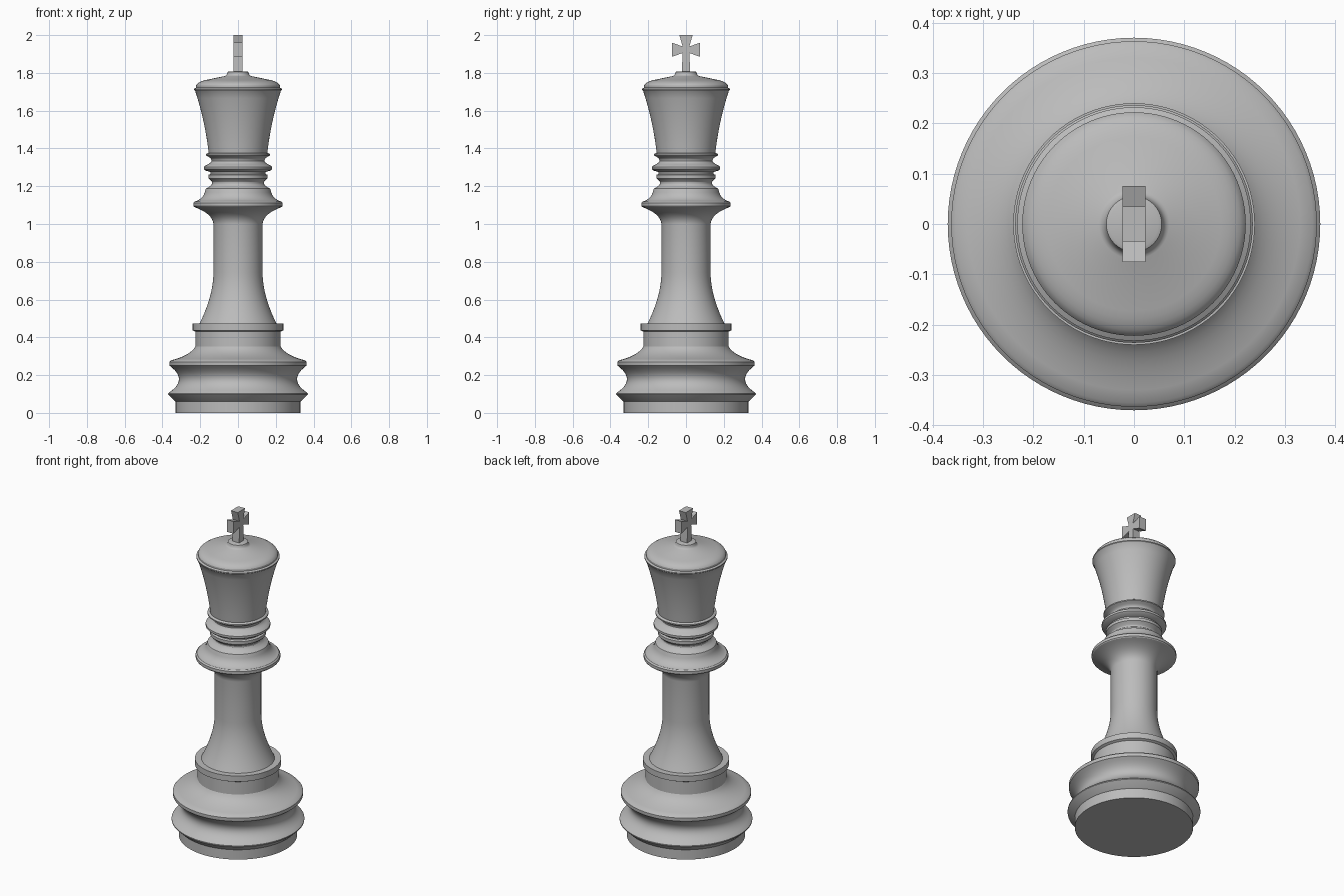
import bpy, bmesh, math

if "Cube" in bpy.data.objects:
    bpy.data.objects.remove(bpy.data.objects["Cube"])

grey = bpy.data.materials.new("plain grey")
grey.diffuse_color = (0.5, 0.5, 0.5, 1)
grey.use_nodes = True
grey.node_tree.nodes["Principled BSDF"].inputs["Base Color"].default_value = grey.diffuse_color


def curve(p0, c, p1, n=7):
    """Quadratic curve from p0 to p1 bent toward c."""
    return [tuple((1 - t) ** 2 * a + 2 * t * (1 - t) * b + t * t * d
                  for a, b, d in zip(p0, c, p1))
            for t in (i / n for i in range(n + 1))]


def lathe(name, profile, seg=96):
    """Revolve (radius, z) points about z, with flat caps at both ends."""
    bm = bmesh.new()
    rings = [[bm.verts.new((r * math.cos(2 * math.pi * i / seg),
                            r * math.sin(2 * math.pi * i / seg), z))
              for i in range(seg)] for r, z in profile]
    for a, b in zip(rings, rings[1:]):
        for i in range(seg):
            j = (i + 1) % seg
            bm.faces.new((a[i], a[j], b[j], b[i]))
    bm.faces.new(rings[0][::-1])
    bm.faces.new(rings[-1])
    return finish(name, bm, True)


def finish(name, bm, smooth):
    bmesh.ops.remove_doubles(bm, verts=bm.verts, dist=1e-5)
    bmesh.ops.recalc_face_normals(bm, faces=bm.faces)
    me = bpy.data.meshes.new(name)
    bm.to_mesh(me)
    bm.free()
    me.materials.append(grey)
    ob = bpy.data.objects.new(name, me)
    bpy.context.collection.objects.link(ob)
    if smooth:
        bpy.ops.object.select_all(action='DESELECT')
        ob.select_set(True)
        bpy.context.view_layer.objects.active = ob
        bpy.ops.object.shade_smooth_by_angle(angle=math.radians(30))
    return ob


# Base: plinth, two sharp rims with a cove between, sloped shoulder
lathe("base", [(.33, 0), (.33, .06), (.337, .065), (.37, .097), (.37, .103)]
      + curve((.365, .108), (.262, .175), (.362, .25), 12)
      + [(.363, .255), (.363, .27)]
      + curve((.355, .278), (.25, .305), (.226, .352), 8)
      + [(.226, .43), (.24, .437), (.24, .472), (.205, .472)])

# Stem: flared foot, straight shaft, flared neck
lathe("stem", curve((.205, .47), (.13, .62), (.13, .745), 10)
      + curve((.13, 1.0), (.135, 1.055), (.232, 1.09), 10))

# Collar: wide ring and stacked smaller rings
lathe("collar", [(.232, 1.09), (.236, 1.095), (.236, 1.112), (.228, 1.12)]
      + curve((.225, 1.12), (.18, 1.135), (.173, 1.18), 6)
      + [(.170, 1.187)]
      + curve((.165, 1.19), (.115, 1.215), (.153, 1.238), 6)
      + [(.157, 1.242), (.157, 1.26), (.145, 1.265), (.145, 1.275),
         (.172, 1.283), (.18, 1.29), (.18, 1.303)]
      + curve((.175, 1.308), (.11, 1.335), (.165, 1.36), 8)
      + [(.17, 1.363), (.17, 1.37), (.16, 1.376)])

# Head: flared cup with a shallow domed lid and finial seat
lathe("head", curve((.155, 1.374), (.175, 1.55), (.227, 1.705), 8)
      + [(.232, 1.71), (.232, 1.716), (.222, 1.722), (.222, 1.73)]
      + curve((.222, 1.733), (.215, 1.752), (.173, 1.762), 5)
      + [(.07, 1.783)]
      + curve((.07, 1.783), (.06, 1.786), (.057, 1.798), 4)
      + [(.055, 1.805), (.048, 1.808)])

# Cross: flared outline in the y-z plane, extruded along x
half = [(.022, 1.80), (.018, 1.905), (.075, 1.885), (.075, 1.96),
        (.018, 1.94), (.035, 2.0)]
outline = half + [(-y, z) for y, z in reversed(half)]
bm = bmesh.new()
face = bm.faces.new([bm.verts.new((-.023, y, z)) for y, z in outline])
ext = bmesh.ops.extrude_face_region(bm, geom=[face])
bmesh.ops.translate(bm, vec=(.046, 0, 0),
                    verts=[v for v in ext["geom"] if isinstance(v, bmesh.types.BMVert)])
finish("cross", bm, False)
